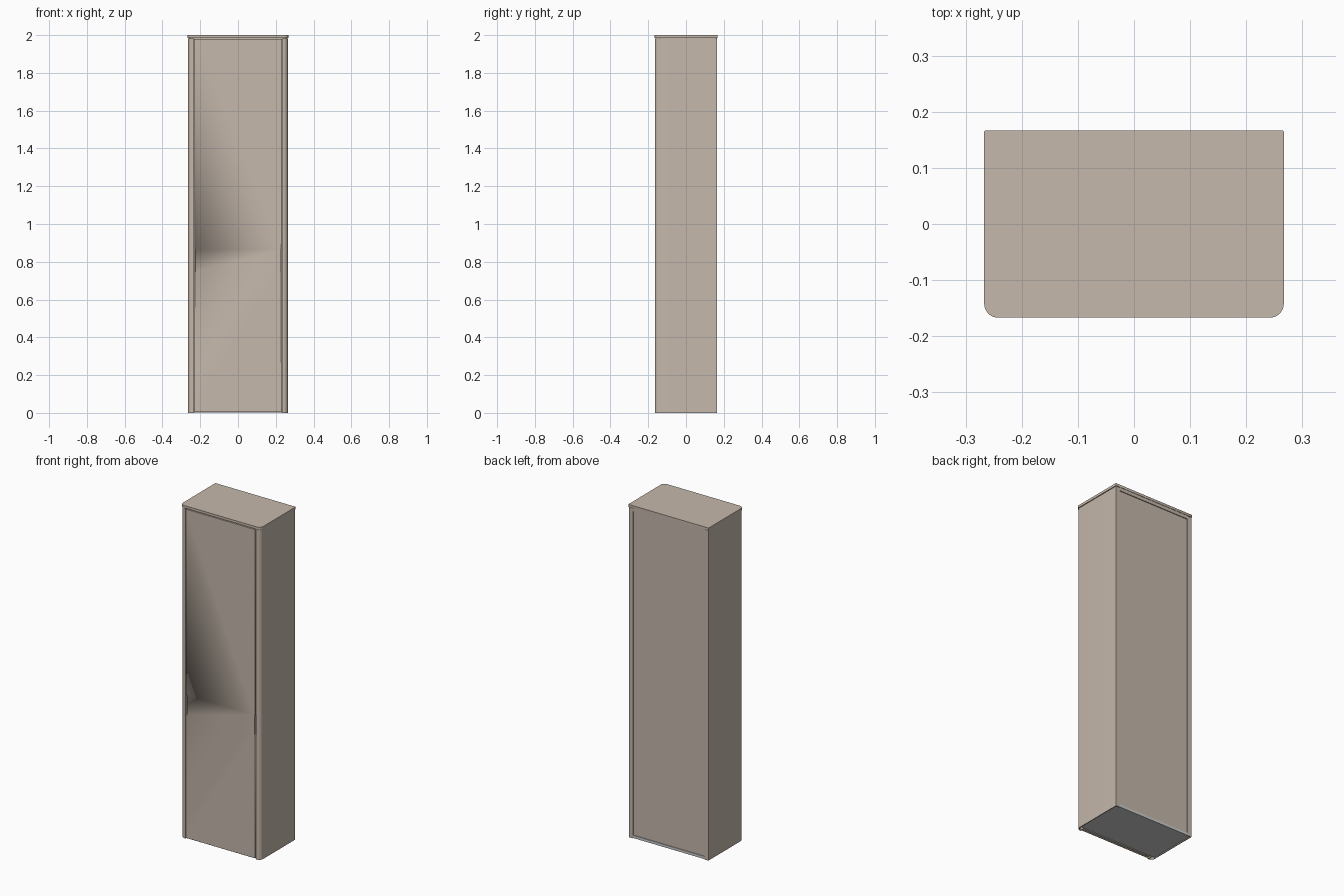
import bpy, bmesh, math

if "Cube" in bpy.data.objects:
    bpy.data.objects.remove(bpy.data.objects["Cube"])

W, D, H = 0.267, 0.167, 2.0     # half width, half depth, height
CAP = 0.015                     # cap thickness
BW, BD = 0.264, 0.165           # body half width / half depth
T = 0.005                       # sheet thickness
R = 0.025                       # front corner radius

beige = bpy.data.materials.new("beige_paint")
beige.diffuse_color = (0.56, 0.48, 0.41, 1)
beige.use_nodes = True
beige.node_tree.nodes["Principled BSDF"].inputs["Base Color"].default_value = beige.diffuse_color


def arc(cx, cy, r, a0, a1, n=8):
    return [(cx + r * math.cos(math.radians(a0 + (a1 - a0) * i / n)),
             cy + r * math.sin(math.radians(a0 + (a1 - a0) * i / n))) for i in range(n + 1)]


def extrude(name, pts, z0, z1, mat=beige, bevel=0.0):
    bm = bmesh.new()
    face = bm.faces.new([bm.verts.new((x, y, z0)) for x, y in pts])
    top = bmesh.ops.extrude_face_region(bm, geom=[face])["geom"]
    bmesh.ops.translate(bm, vec=(0, 0, z1 - z0),
                        verts=[v for v in top if isinstance(v, bmesh.types.BMVert)])
    bmesh.ops.recalc_face_normals(bm, faces=bm.faces)
    me = bpy.data.meshes.new(name)
    bm.to_mesh(me)
    bm.free()
    ob = bpy.data.objects.new(name, me)
    bpy.context.collection.objects.link(ob)
    if mat:
        me.materials.append(mat)
    if bevel:
        mod = ob.modifiers.new("edge", "BEVEL")
        mod.width, mod.segments = bevel, 2
        mod.limit_method = "ANGLE"
    bpy.ops.object.select_all(action="DESELECT")
    ob.select_set(True)
    bpy.context.view_layer.objects.active = ob
    bpy.ops.object.shade_smooth_by_angle(angle=math.radians(35))
    return ob


def box(name, x0, x1, y0, y1, z0, z1, mat=beige, bevel=0.0):
    return extrude(name, [(x0, y0), (x1, y0), (x1, y1), (x0, y1)], z0, z1, mat, bevel)


# Folded sheet side panels: front return, rounded corner, side, back flange
cx, cy = BW - R, -BD + R
side = ([(0.234, -0.14), (0.234, -BD)] + arc(cx, cy, R, -90, 0)
        + [(BW, BD), (BW - 0.026, BD), (BW - 0.026, BD - T), (BW - T, BD - T)]
        + arc(cx, cy, R - T, 0, -90) + [(0.234 + T, -BD + T), (0.234 + T, -0.14)])
for s, n in ((1, "right"), (-1, "left")):
    extrude(n + "_side_panel", [(s * x, y) for x, y in side], 0, H - CAP - 0.002)

# Top cap with rounded front corners
cap = (arc(-W + R, -D + R, R, 180, 270) + arc(W - R, -D + R, R, 270, 360)
       + arc(W - 0.003, D - 0.003, 0.003, 0, 90, 3)
       + arc(-W + 0.003, D - 0.003, 0.003, 90, 180, 3))
extrude("top_cap", cap, H - CAP, H)
box("top_inner_plate", -BW + T, BW - T, -0.138, BD - T, H - CAP - 0.012, H - CAP)
box("top_back_flange", -BW + 0.026, BW - 0.026, BD - T, BD, H - 0.035, H - CAP)

# Door with a finger notch in each long edge
door = box("door", -0.23, 0.23, -BD, -0.145, 0.004, H - CAP - 0.005, bevel=0.0015)
for s, n in ((1, "right"), (-1, "left")):
    cut = box(n + "_notch_cutter", s * 0.23 - 0.006, s * 0.23 + 0.006,
              -0.18, -0.150, 0.745, 0.865)
    cut.hide_render = True
    cut.hide_set(True)
    mod = door.modifiers.new(n + "_notch", "BOOLEAN")
    mod.object, mod.operation, mod.solver = cut, "DIFFERENCE", "EXACT"

# Recessed back panel
box("back_panel", -BW + T, BW - T, BD - 2 * T, BD - T, 0.02, H - CAP - 0.012)

# Grey base pan with rear lip
box("base_pan", -BW + T, BW - T, -0.14, BD - T, 0.006, 0.02, None)
box("base_back_lip", -BW + 0.026, BW - 0.026, BD - T, BD - 0.001, 0.002, 0.018, None)
